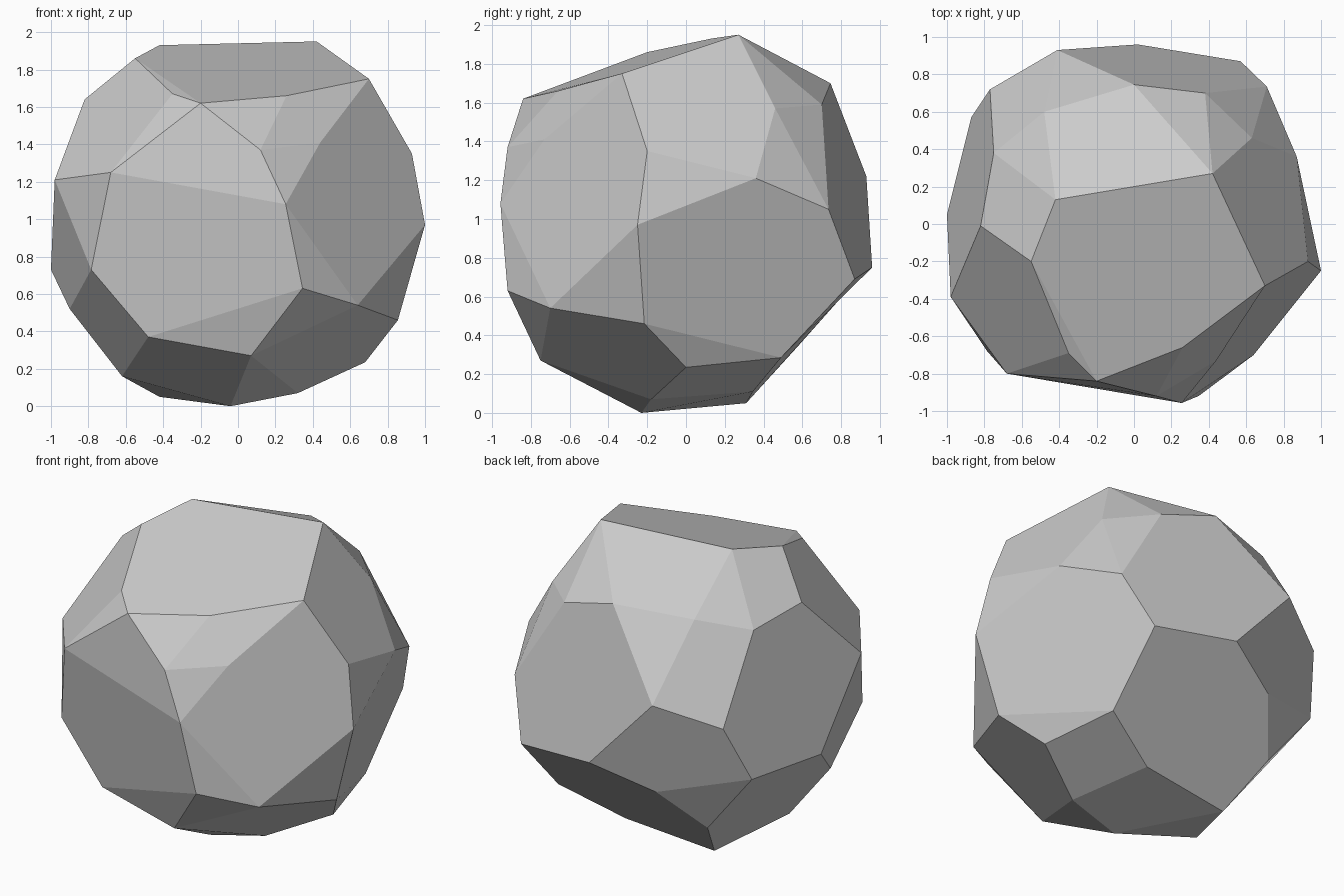
import bpy, bmesh
from math import radians

# Corner points of the faceted boulder, grouped in rings from bottom to top
RINGS = {
    "base": [(-.04, -.23, 0), (.32, -.18, .07), (.19, .345, .11), (-.42, .31, .05), (-.62, -.17, .16)],
    "low": [(.07, -.75, .27), (.68, 0, .235), (.57, .49, .285), (-.55, .565, .33), (-.48, -.70, .37),
            (.855, -.215, .46), (-.90, -.19, .52), (.64, -.70, .54), (-.35, .805, .60)],
    "belly": [(.345, -.92, .63), (.57, .87, .69), (.02, .96, .75), (-.87, .57, .73), (-1, .05, .73),
              (-.785, -.68, .73), (.80, -.485, .80), (1, -.25, .97)],
    "shoulder": [(.255, -.957, 1.08), (.71, .735, 1.05), (-.77, .72, 1.085), (-.41, .93, 1.22),
                 (.87, .36, 1.21), (-.98, -.39, 1.21), (-.68, -.80, 1.25), (.93, -.20, 1.35),
                 (.12, -.92, 1.37), (.44, -.73, 1.41)],
    "crown": [(.63, .46, 1.57), (.38, .70, 1.59), (-.75, .38, 1.59), (-.20, -.84, 1.62), (-.82, -.01, 1.64),
              (.26, -.66, 1.66), (-.35, -.69, 1.67), (-.48, .60, 1.67), (0, .745, 1.70), (.70, -.33, 1.75),
              (-.55, -.20, 1.86), (-.42, .13, 1.93), (.42, .27, 1.95)],
}

# Wrap the corners in a convex skin
bm = bmesh.new()
for ring in RINGS.values():
    for corner in ring:
        bm.verts.new(corner)
bmesh.ops.convex_hull(bm, input=bm.verts[:])
bmesh.ops.delete(bm, geom=[v for v in bm.verts if not v.link_faces], context='VERTS')

# Merge nearly coplanar triangles into broad flat facets
bmesh.ops.dissolve_limit(bm, angle_limit=radians(9), verts=bm.verts[:], edges=bm.edges[:])
bmesh.ops.recalc_face_normals(bm, faces=bm.faces[:])

mesh = bpy.data.meshes.new("boulder")
bm.to_mesh(mesh)
bm.free()
boulder = bpy.data.objects.new("boulder", mesh)
bpy.context.collection.objects.link(boulder)
